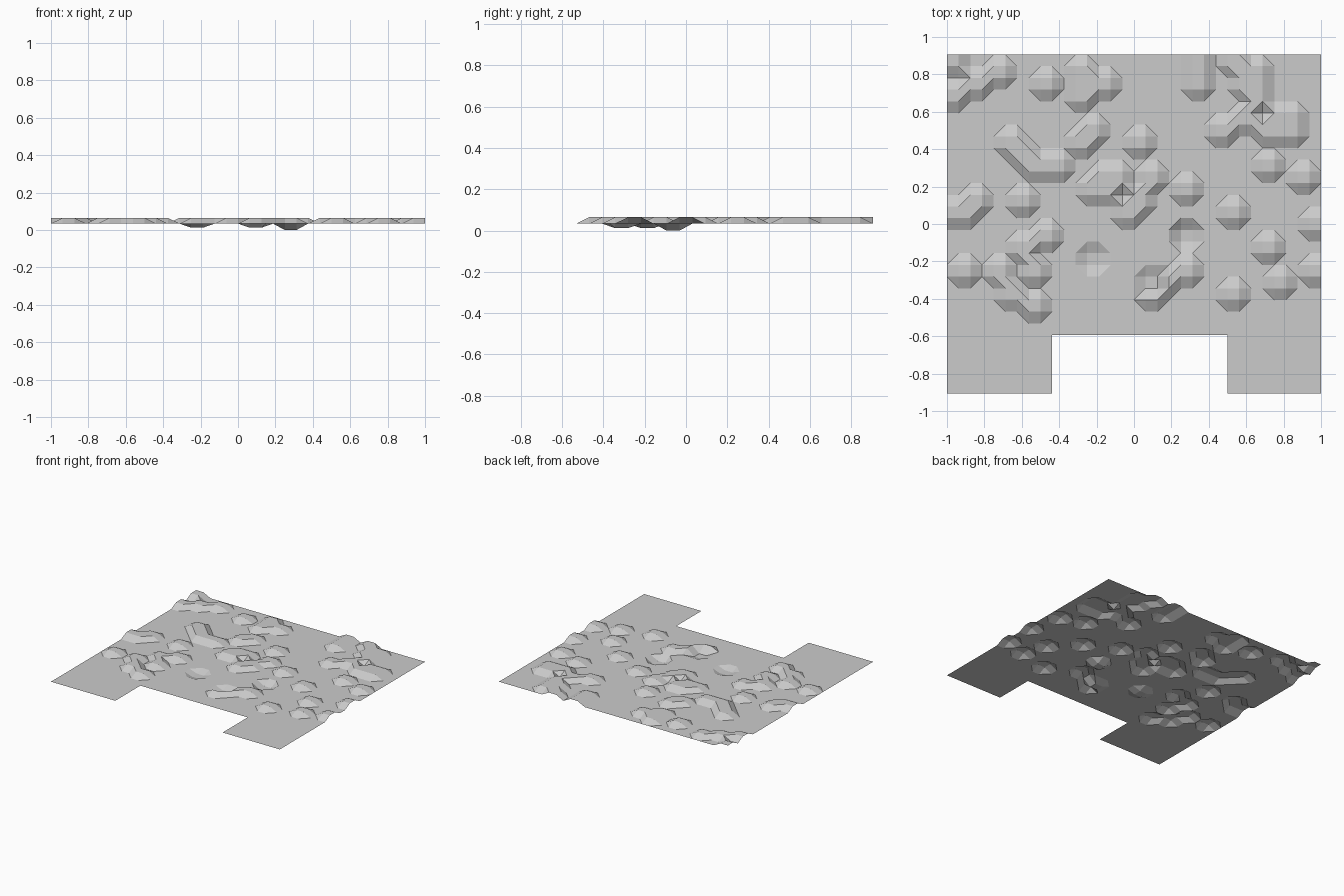
import bpy
import bmesh

cube = bpy.data.objects.get("Cube")
if cube:
    bpy.data.objects.remove(cube)

# Terrain grid: square cells, one shared ground level
CELL = 2 / 32
COLS, ROWS = 32, 29
GROUND, RISE = 0.034, 0.031

# Mounds, given by the grid column and row of their lower left top corner
front_left_mounds = [(24, 8), (28, 9), (27, 12), (20, 10), (31, 10), (31, 14), (24, 15), (17, 8), (18, 9)]
back_left_mounds = [(20, 17), (27, 19), (30, 18), (16, 21), (21, 26), (21, 28), (24, 28), (26, 27),
                    (26, 25), (25, 26), (23, 22), (25, 23), (27, 22), (29, 22), (28, 23), (29, 23)]
middle_mounds = [(12, 17), (13, 17), (13, 18), (14, 18), (15, 15), (16, 16), (17, 18)]
front_right_mounds = [(1, 10), (4, 10), (6, 12), (7, 10), (5, 8), (7, 7), (8, 13), (6, 16),
                      (0, 15), (1, 15), (2, 16)]
back_right_mounds = [(5, 21), (6, 20), (7, 19), (9, 19), (11, 21), (12, 22), (13, 26), (11, 27),
                     (11, 25), (8, 26), (4, 27), (2, 26), (0, 25), (0, 28)]
mounds = front_left_mounds + back_left_mounds + middle_mounds + front_right_mounds + back_right_mounds

# Hollows also carry their depth
hollows = [(12, 11, 0.022), (17, 9, 0.022), (20, 13, GROUND)]

height = {}


def stamp(col, row, offset):
    """Lift or lower the four grid points of one small flat patch."""
    for i in (col, col + 1):
        for j in (row, row + 1):
            height[i, j] = GROUND + offset


for col, row in mounds:
    stamp(col, row, RISE)
for col, row, depth in hollows:
    stamp(col, row, -depth)

bm = bmesh.new()
points = {}


def point(i, j):
    """Return the shared vertex at a grid point."""
    if (i, j) not in points:
        x, y = (i - COLS / 2) * CELL, (j - ROWS / 2) * CELL
        points[i, j] = bm.verts.new((x, y, height.get((i, j), GROUND)))
    return points[i, j]


def in_notch(i, j):
    """The rectangular gap in the front edge."""
    return 9 <= i < 24 and j < 5


# Cells: level ones stay square, others fold along their more level diagonal
for i in range(COLS):
    for j in range(ROWS):
        if in_notch(i, j):
            continue
        a, b, c, d = point(i, j), point(i + 1, j), point(i + 1, j + 1), point(i, j + 1)
        fall_ac, fall_bd = abs(a.co.z - c.co.z), abs(b.co.z - d.co.z)
        if max(fall_ac, fall_bd) == 0 and a.co.z == b.co.z:
            bm.faces.new((a, b, c, d))
        elif fall_ac < fall_bd:
            bm.faces.new((a, b, c))
            bm.faces.new((a, c, d))
        else:
            bm.faces.new((a, b, d))
            bm.faces.new((b, c, d))

mesh = bpy.data.meshes.new("ground_sheet")
bm.to_mesh(mesh)
bm.free()
ground = bpy.data.objects.new("ground_sheet", mesh)
bpy.context.collection.objects.link(ground)

# Plain grey finish
grey = bpy.data.materials.new("light_grey")
grey.use_nodes = True
colour = (0.6, 0.6, 0.6, 1)
grey.diffuse_color = colour
grey.node_tree.nodes["Principled BSDF"].inputs["Base Color"].default_value = colour
mesh.materials.append(grey)
